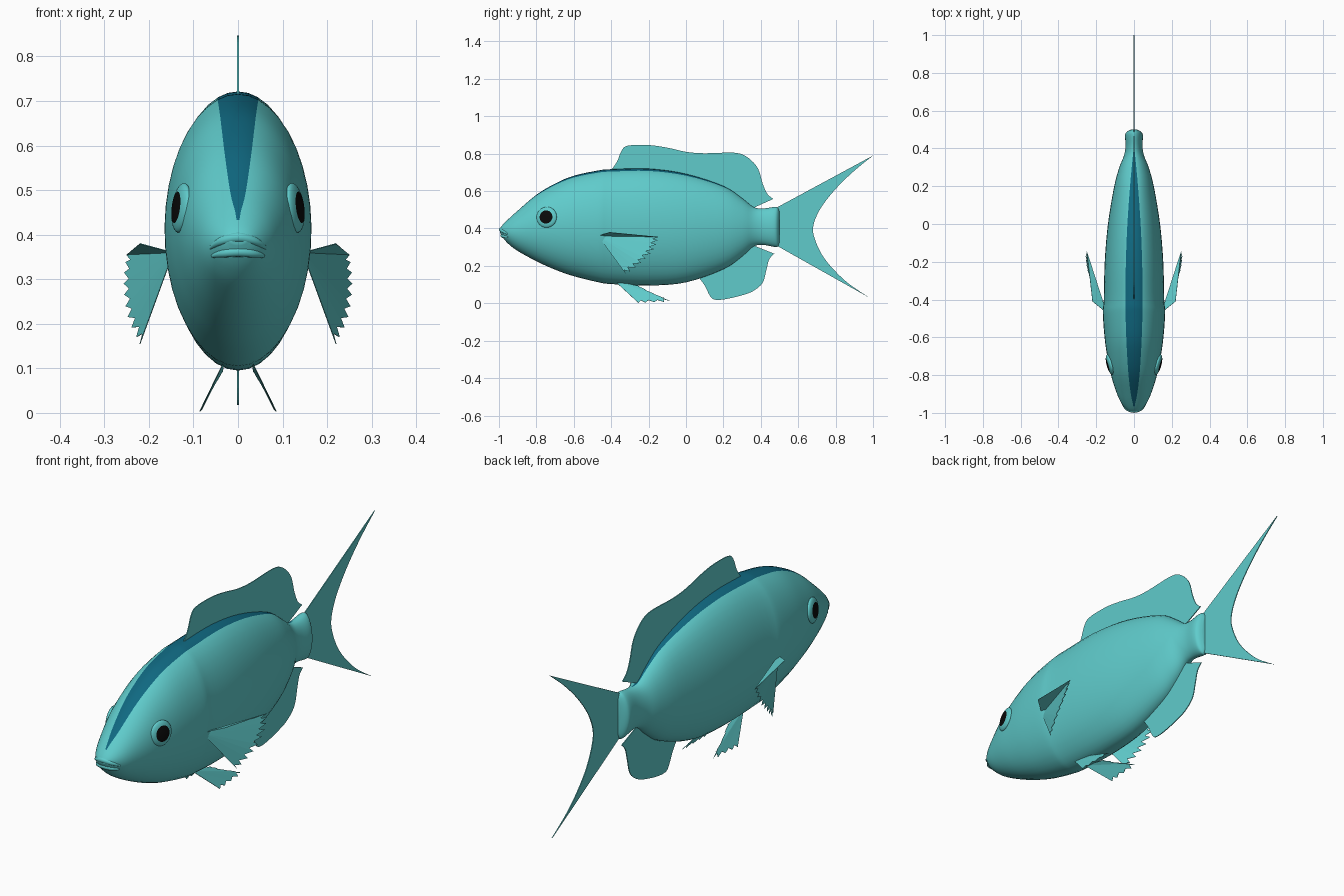
import bpy
import bmesh
import math
from mathutils import Vector

cube = bpy.data.objects.get("Cube")
if cube:
    bpy.data.objects.remove(cube, do_unlink=True)


def material(name, color):
    mat = bpy.data.materials.new(name)
    mat.use_nodes = True
    mat.diffuse_color = (*color, 1)
    shader = mat.node_tree.nodes["Principled BSDF"]
    shader.inputs["Base Color"].default_value = (*color, 1)
    shader.inputs["Roughness"].default_value = 0.6
    return mat


TEAL = material("teal_skin", (0.115, 0.6, 0.6))
BLUE = material("dark_blue_stripe", (0.005, 0.14, 0.22))
BLACK = material("black_pupil", (0.003, 0.003, 0.003))


def finish(name, bm, mats, smooth=False):
    bmesh.ops.recalc_face_normals(bm, faces=bm.faces)
    mesh = bpy.data.meshes.new(name)
    bm.to_mesh(mesh)
    bm.free()
    for mat in mats:
        mesh.materials.append(mat)
    for poly in mesh.polygons:
        poly.use_smooth = smooth
    obj = bpy.data.objects.new(name, mesh)
    bpy.context.collection.objects.link(obj)
    return obj


def spline(rows, steps):
    """Smooth rows of numbers with a Catmull-Rom curve."""
    pts = [Vector(r) for r in rows]
    out = []
    for i in range(len(pts) - 1):
        a, b = pts[max(i - 1, 0)], pts[i]
        c, d = pts[i + 1], pts[min(i + 2, len(pts) - 1)]
        for k in range(steps):
            t = k / steps
            out.append(b + (c - a) * (t / 2)
                       + (a * 2 - b * 5 + c * 4 - d) * (t * t / 2)
                       + (b * 3 - a - c * 3 + d) * (t ** 3 / 2))
    return out + [pts[-1]]


# Body stations: y, top, bottom, half width, stripe half width
STATIONS = [
    (-0.995, 0.40, 0.38, 0.02, 0.001),
    (-0.98, 0.42, 0.352, 0.042, 0.002),
    (-0.95, 0.45, 0.318, 0.066, 0.006),
    (-0.9, 0.495, 0.28, 0.09, 0.017),
    (-0.8, 0.58, 0.225, 0.122, 0.029),
    (-0.7, 0.64, 0.18, 0.142, 0.036),
    (-0.6, 0.682, 0.145, 0.156, 0.041),
    (-0.47, 0.71, 0.113, 0.165, 0.045),
    (-0.4, 0.717, 0.103, 0.16, 0.046),
    (-0.2, 0.72, 0.095, 0.155, 0.043),
    (0, 0.692, 0.112, 0.138, 0.035),
    (0.2, 0.627, 0.182, 0.105, 0.021),
    (0.3, 0.562, 0.25, 0.078, 0.012),
    (0.36, 0.515, 0.303, 0.054, 0.006),
    (0.41, 0.507, 0.312, 0.045, 0.002),
    (0.47, 0.515, 0.302, 0.047, 0.002),
    (0.49, 0.512, 0.302, 0.036, 0.002),
    (0.5, 0.49, 0.325, 0.015, 0.001),
]


def build_body():
    bm = bmesh.new()
    rings, sides = [], 18
    for y, top, bottom, width, stripe in spline(STATIONS, 4):
        mid, high = (top + bottom) / 2, (top - bottom) / 2
        edge = math.asin(min(stripe / width, 0.9))
        half = [0, edge / 2] + [edge + (math.pi - edge) * k / sides for k in range(sides + 1)]
        angles = half + [-a for a in reversed(half[1:-1])]
        rings.append([bm.verts.new((width * math.sin(a), y, mid + high * math.cos(a)))
                      for a in angles])
    count = len(rings[0])
    for r, s in zip(rings, rings[1:]):
        for k in range(count):
            n = (k + 1) % count
            face = bm.faces.new((r[k], r[n], s[n], s[k]))
            # Stripe runs along the ridge of the back
            on_ridge = k < 2 or k >= count - 2
            if on_ridge and -0.97 < face.calc_center_median().y < 0.4:
                face.material_index = 1
    bm.faces.new(rings[0])
    bm.faces.new(rings[-1])
    finish("body", bm, [TEAL, BLUE], smooth=True)


build_body()


def thicken(obj, amount=0.004):
    mod = obj.modifiers.new("thickness", 'SOLIDIFY')
    mod.thickness = amount
    mod.offset = 0


def flat_fin(name, outline, root):
    """Thin plate on the centre plane: smoothed outline closed by root points."""
    bm = bmesh.new()
    points = [tuple(p) for p in spline(outline, 4)] + root
    bm.faces.new([bm.verts.new((0, y, z)) for y, z in points])
    thicken(finish(name, bm, [TEAL]))


flat_fin("dorsal_fin",
         [(-0.41, 0.7), (-0.37, 0.755), (-0.345, 0.815), (-0.31, 0.843), (-0.2, 0.846),
          (-0.1, 0.832), (0, 0.81), (0.1, 0.802), (0.26, 0.805), (0.33, 0.78),
          (0.385, 0.72), (0.41, 0.64), (0.435, 0.585), (0.467, 0.558)],
         [(0.36, 0.51), (0.28, 0.5), (0, 0.62), (-0.35, 0.65)])
flat_fin("anal_fin",
         [(0.06, 0.15), (0.1, 0.095), (0.125, 0.045), (0.15, 0.02), (0.21, 0.022),
          (0.3, 0.043), (0.36, 0.066), (0.41, 0.11), (0.43, 0.18), (0.445, 0.235),
          (0.472, 0.265)],
         [(0.36, 0.31), (0.25, 0.29)])
flat_fin("tail_fin",
         [(1, 0.79), (0.89, 0.70), (0.79, 0.6), (0.715, 0.5), (0.68, 0.41),
          (0.69, 0.34), (0.73, 0.255), (0.79, 0.18), (0.87, 0.105), (0.98, 0.03)],
         [(0.485, 0.308), (0.46, 0.41), (0.485, 0.512)])


def fan_fin(name, side, root, rim, teeth, flap):
    """Paired fin: a toothed fan around a root point, with a folded front flap."""
    bm = bmesh.new()

    def vert(p):
        return bm.verts.new((p[0] * side, p[1], p[2]))

    hub = Vector(root)
    curve = spline(rim, teeth)
    edge = []
    for i, p in enumerate(curve):
        edge.append(vert(p))
        if i < len(curve) - 1:
            notch = p.lerp(curve[i + 1], 0.8)
            edge.append(vert(notch.lerp(hub, 0.1)))
    center = vert(root)
    for a, b in zip(edge, edge[1:]):
        bm.faces.new((center, a, b))
    if flap:
        bm.faces.new((center, vert(flap), edge[0]))
    thicken(finish(name, bm, [TEAL]), 0.002)


def eye(name, side):
    bm = bmesh.new()
    bmesh.ops.create_uvsphere(bm, u_segments=32, v_segments=32, radius=0.056)
    for face in bm.faces:
        c = face.calc_center_median()
        if c.z > 0 and math.hypot(c.x, c.y) < 0.037:
            face.material_index = 1
    for v in bm.verts:
        v.co.z *= 0.3
    obj = finish(name, bm, [TEAL, BLACK], smooth=True)
    normal = Vector((7.3 * side, -2, 0.9))
    obj.rotation_euler = normal.to_track_quat('Z', 'Y').to_euler()
    obj.location = (0.127 * side, -0.745, 0.46)


for label, side in (("left", 1), ("right", -1)):
    eye(label + "_eye", side)
    fan_fin(label + "_pectoral_fin", side, (0.145, -0.47, 0.36),
            [(0.25, -0.145, 0.355), (0.256, -0.17, 0.29),
             (0.247, -0.24, 0.215), (0.22, -0.32, 0.155)], 3, (0.22, -0.41, 0.38))
    fan_fin(label + "_pelvic_fin", side, (0.03, -0.38, 0.118),
            [(0.086, -0.255, 0.003), (0.083, -0.17, 0.006), (0.079, -0.085, 0.012),
             (0.06, -0.17, 0.05), (0.035, -0.25, 0.092)], 2, None)


def lip(name, points, radius):
    """Round lip following the front of the mouth."""
    mirrored = [(-x, y, z) for x, y, z in reversed(points[:-1])]
    path = spline(points + mirrored, 4)
    curve = bpy.data.curves.new(name, 'CURVE')
    curve.dimensions = '3D'
    curve.bevel_depth = radius
    curve.bevel_resolution = 3
    line = curve.splines.new('POLY')
    line.points.add(len(path) - 1)
    for i, (point, p) in enumerate(zip(line.points, path)):
        point.co = (*p, 1)
        point.radius = 0.3 + 0.7 * math.sin(math.pi * i / (len(path) - 1))
    curve.materials.append(TEAL)
    bpy.context.collection.objects.link(bpy.data.objects.new(name, curve))


lip("upper_lip", [(0.062, -0.95, 0.37), (0.038, -0.977, 0.385), (0, -0.988, 0.394)], 0.012)
lip("lower_lip", [(0.058, -0.95, 0.352), (0.034, -0.972, 0.358), (0, -0.98, 0.362)], 0.012)
